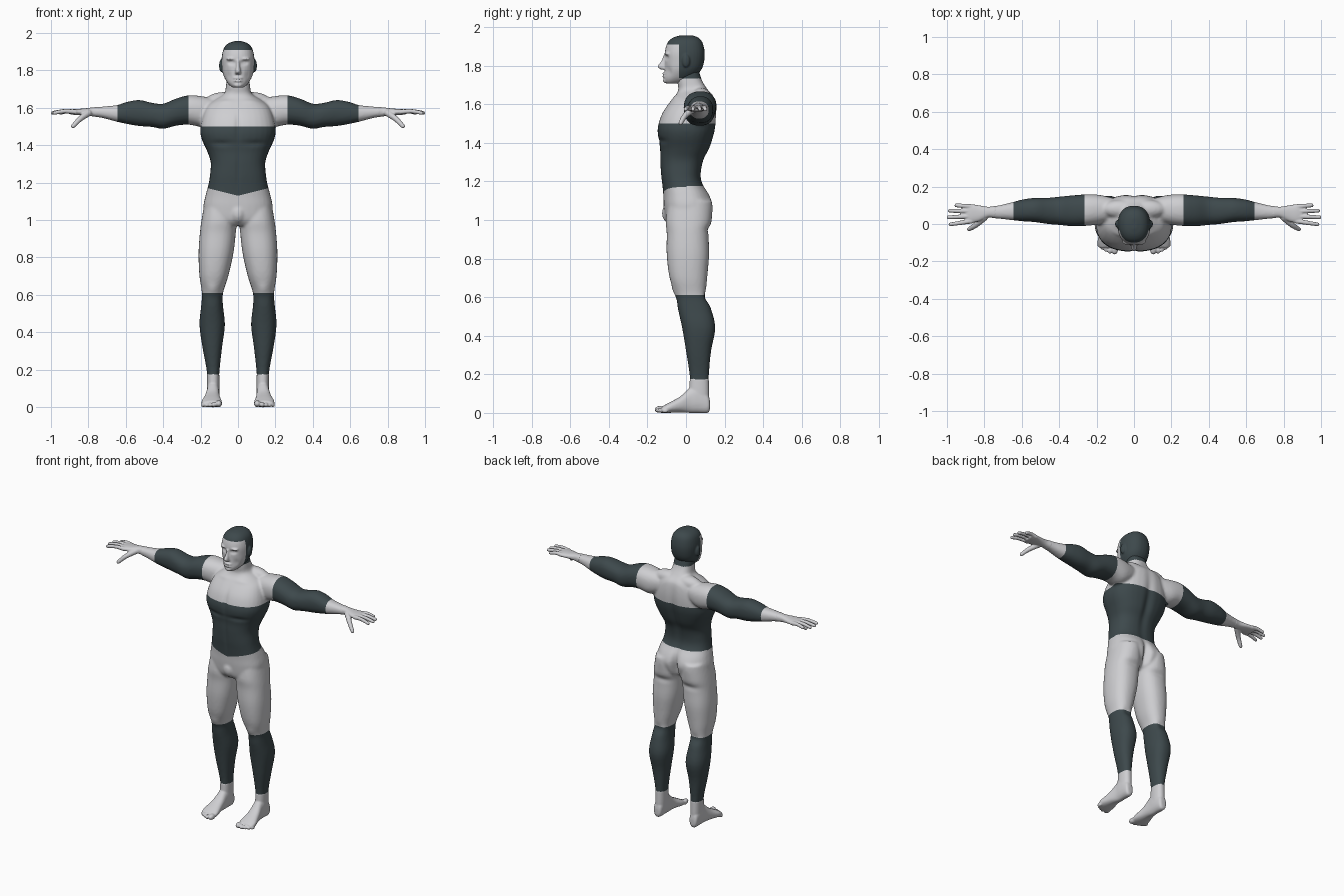
import bpy, bmesh
from math import cos, sin, tau, exp, copysign
from mathutils import Matrix, Vector

cube = bpy.data.objects.get("Cube")
if cube:
    bpy.data.objects.remove(cube, do_unlink=True)


def material(name, colour):
    mat = bpy.data.materials.new(name)
    mat.use_nodes = True
    mat.diffuse_color = (*colour, 1)
    for node in mat.node_tree.nodes:
        if node.type == 'BSDF_PRINCIPLED':
            node.inputs["Base Color"].default_value = (*colour, 1)
            node.inputs["Roughness"].default_value = 0.7
    return mat


LIGHT = material("light_grey", (0.62, 0.62, 0.64))
DARK = material("dark_slate", (0.047, 0.066, 0.072))
PLACE = {'x': lambda w, a, b: (w, a, b),
         'y': lambda w, a, b: (a, w, b),
         'z': lambda w, a, b: (a, b, w)}


def curve(rows, steps=4):
    """Smooth curve through rows of numbers."""
    out = []
    for i in range(len(rows) - 1):
        quad = [rows[max(0, min(len(rows) - 1, i + k))] for k in (-1, 0, 1, 2)]
        for s in range(steps):
            t = s / steps
            out.append([b + t * (c - a) / 2 + t * t * (a - 2.5 * b + 2 * c - d / 2)
                        + t ** 3 * (1.5 * (b - c) + (d - a) / 2) for a, b, c, d in zip(*quad)])
    return out + [rows[-1]]


def loft(bm, axis, rows, side=1, power=2.3, n=32):
    """Closed skin over rows of (position, min, max, min, max)."""
    rings = []
    for w, a0, a1, b0, b1 in curve(rows):
        ring = []
        for i in range(n):
            c, s = cos(tau * i / n), sin(tau * i / n)
            a = (a0 + a1) / 2 + (a1 - a0) / 2 * copysign(abs(c) ** (2 / power), c)
            b = (b0 + b1) / 2 + (b1 - b0) / 2 * copysign(abs(s) ** (2 / power), s)
            x, y, z = PLACE[axis](w, a, b)
            ring.append(bm.verts.new((x * side, y, z)))
        rings.append(ring)
    for low, high in zip(rings, rings[1:]):
        for i in range(n):
            j = (i + 1) % n
            bm.faces.new((low[i], low[j], high[j], high[i]))
    bm.faces.new(rings[0])
    bm.faces.new(rings[-1])


def ellipsoid(bm, centre, radii, side=1):
    x, y, z = centre
    bmesh.ops.create_uvsphere(bm, u_segments=20, v_segments=14, radius=1,
                              matrix=Matrix.Translation((x * side, y, z)) @ Matrix.Diagonal((*radii, 1)))


def digit(bm, points, r0, r1, side):
    """Tapered finger swept through points."""
    path = curve(points, 12)
    for i, (x, y, z) in enumerate(path):
        r = r0 + (r1 - r0) * i / (len(path) - 1)
        bmesh.ops.create_icosphere(bm, subdivisions=2, radius=r, matrix=Matrix.Translation((x * side, y, z)))


def fuse(name, bm, voxel, rounds):
    """Merge overlapping solids into one smooth skin."""
    bmesh.ops.recalc_face_normals(bm, faces=bm.faces)
    mesh = bpy.data.meshes.new(name)
    bm.to_mesh(mesh)
    bm.free()
    obj = bpy.data.objects.new(name, mesh)
    bpy.context.collection.objects.link(obj)
    remesh = obj.modifiers.new("fuse", 'REMESH')
    remesh.mode = 'VOXEL'
    remesh.voxel_size = voxel
    soft = obj.modifiers.new("soften", 'SMOOTH')
    soft.factor = 0.5
    soft.iterations = rounds
    graph = bpy.context.evaluated_depsgraph_get()
    obj.data = bpy.data.meshes.new_from_object(obj.evaluated_get(graph))
    obj.modifiers.clear()
    obj.data.name = name
    obj.data.materials.clear()
    obj.data.materials.append(LIGHT)
    obj.data.materials.append(DARK)
    obj.data.shade_smooth()
    return obj


def finish(obj, pushes, cuts, is_dark):
    """Sculpt soft pushes, cut the colour borders, then colour the faces."""
    bm = bmesh.new()
    bm.from_mesh(obj.data)
    for centre, radii, move in pushes:
        for side in ((1, -1) if centre[0] else (1,)):
            c = Vector((centre[0] * side, centre[1], centre[2]))
            m = Vector((move[0] * side, move[1], move[2]))
            for v in bm.verts:
                q = sum(((p - o) / r) ** 2 for p, o, r in zip(v.co, c, radii))
                if q < 6:
                    v.co += m * exp(-q)
    for point, normal, keep in cuts:
        faces = [f for f in bm.faces if keep(f.calc_center_median())]
        parts = set(faces)
        for f in faces:
            parts.update(f.verts, f.edges)
        bmesh.ops.bisect_plane(bm, geom=list(parts), dist=1e-5, plane_co=point, plane_no=normal)
    for f in bm.faces:
        f.material_index = int(is_dark(f.calc_center_median()))
        f.smooth = True
    bm.to_mesh(obj.data)
    bm.free()


# Torso and neck
body = bmesh.new()
torso = [(1.78, .06, -.04, .065), (1.72, .064, -.045, .085), (1.675, .075, -.04, .115),
         (1.645, .12, -.055, .142), (1.61, .165, -.085, .152), (1.55, .19, -.125, .157),
         (1.48, .202, -.147, .153), (1.43, .193, -.145, .142), (1.37, .166, -.135, .122),
         (1.31, .146, -.134, .092), (1.24, .15, -.13, .078), (1.19, .158, -.124, .085),
         (1.13, .174, -.118, .118), (1.07, .185, -.115, .13), (1.0, .17, -.105, .11), (.97, .1, -.08, .06)]
loft(body, 'z', [(z, -w, w, y0, y1) for z, w, y0, y1 in torso], power=2.5)
ellipsoid(body, (0, -.08, 1.035), (.045, .045, .055))

# Arms, legs and shoulder slopes
arm = [(.08, .03, .13, 1.55, 1.64), (.18, 0, .155, 1.5, 1.66), (.26, -.01, .158, 1.51, 1.667),
       (.33, -.012, .153, 1.505, 1.65), (.4, -.005, .146, 1.488, 1.622), (.46, 0, .14, 1.498, 1.627),
       (.53, .01, .14, 1.503, 1.642), (.6, .015, .13, 1.515, 1.63), (.645, .02, .118, 1.525, 1.615),
       (.72, .028, .1, 1.545, 1.607), (.77, .033, .093, 1.553, 1.603)]
leg = [(1.1, .02, .178, -.09, .125), (1.0, .008, .195, -.105, .132), (.93, .012, .204, -.1, .118),
       (.82, .025, .211, -.1, .12), (.7, .052, .206, -.085, .11), (.61, .08, .193, -.052, .105),
       (.54, .08, .197, -.042, .13), (.44, .07, .206, -.02, .152), (.32, .085, .19, 0, .13),
       (.18, .1, .165, .02, .118), (.08, .1, .165, .015, .12)]
for side in (1, -1):
    loft(body, 'x', arm, side)
    loft(body, 'z', leg, side)
    ellipsoid(body, (.07, .08, 1.64), (.1, .05, .045), side)
body = fuse("body", body, .008, 5)

everywhere = lambda c: True
front = lambda c: c.y < 0
back = lambda c: c.y >= 0 and abs(c.x) < .265


def body_dark(c):
    x = abs(c.x)
    if x > .265:
        return x < .645
    waist = 1.13 + x / 4 if c.y < 0 else 1.175
    return waist < c.z < 1.5 or .165 < c.z < .61 or (c.z > 1.735 and c.y > -.035)


flat = (0, 0, 1)
cuts = [((0, 0, z), flat, lambda c: abs(c.x) < .28) for z in (.165, .61, 1.5)]
cuts += [((s * x, 0, 0), (1, 0, 0), everywhere) for s in (1, -1) for x in (.265, .645)]
cuts += [((0, 0, 1.13), (-s / 4, 0, 1), lambda c, s=s: front(c) and c.x * s > -.01) for s in (1, -1)]
cuts.append(((0, 0, 1.175), flat, back))
muscles = [((0, .13, 1.04), (.02, .09, .09), (0, -.035, 0)),      # seat cleft
           ((.085, .13, 1.08), (.06, .06, .06), (0, .01, 0)),     # seat
           ((.1, .125, .95), (.07, .05, .02), (0, -.008, 0)),     # seat crease
           ((0, .13, 1.4), (.025, .08, .2), (0, -.014, 0)),       # spine
           ((0, -.145, 1.5), (.014, .06, .08), (0, .009, 0)),     # breastbone
           ((.1, -.145, 1.41), (.07, .05, .015), (0, .009, 0)),   # chest crease
           ((0, -.13, 1.27), (.01, .05, .1), (0, .006, 0)),       # belly line
           ((.09, -.075, 1.635), (.06, .04, .012), (0, -.005, .004)),  # collar bone
           ((.135, -.06, .63), (.03, .03, .035), (0, -.008, 0)),  # kneecap
           ((.14, .11, .6), (.03, .04, .03), (0, -.01, 0))]       # knee hollow
finish(body, muscles, cuts, body_dark)

# Head with nose, lips and ears
head = bmesh.new()
skull = [(1.957, .015, -.025, .03), (1.946, .05, -.065, .062), (1.92, .075, -.095, .085),
         (1.87, .087, -.11, .097), (1.82, .086, -.109, .094), (1.78, .08, -.11, .08),
         (1.745, .064, -.113, .05), (1.722, .046, -.113, .01), (1.708, .028, -.105, -.04)]
loft(head, 'z', [(z, -w, w, y0, y1) for z, w, y0, y1 in skull])
nose = [(1.855, -.008, .008, -.118, -.08), (1.825, -.01, .01, -.128, -.08),
        (1.795, -.015, .015, -.147, -.08), (1.78, -.015, .015, -.13, -.08)]
loft(head, 'z', nose)
for z in (1.758, 1.744):
    ellipsoid(head, (0, -.108, z), (.025, .016, .007))
ellipsoid(head, (0, -.102, 1.722), (.024, .018, .014))
for side in (1, -1):
    ellipsoid(head, (.09, 0, 1.825), (.011, .02, .034), side)
    ellipsoid(head, (.035, -.092, 1.862), (.03, .02, .009), side)
head = fuse("head", head, .005, 3)
face = [((.034, -.105, 1.842), (.018, .04, .011), (0, .014, 0)),  # eye sockets
        ((.034, -.095, 1.841), (.011, .03, .006), (0, -.006, 0)),  # eyelids
        ((0, -.12, 1.751), (.024, .03, .004), (0, .004, 0)),      # mouth line
        ((.05, -.09, 1.77), (.018, .03, .025), (0, .007, 0))]     # cheek hollow
finish(head, face, [((0, 0, 1.91), flat, everywhere), ((0, 0, 1.735), flat, everywhere),
                    ((0, -.035, 0), (0, 1, 0), everywhere)],
       lambda c: c.z > 1.91 or (c.y > -.035 and c.z > 1.735))

palm = [(.74, .03, .097, 1.549, 1.606), (.78, .034, .092, 1.555, 1.602), (.83, .014, .1, 1.56, 1.596),
        (.87, .006, .106, 1.562, 1.594), (.9, .012, .102, 1.566, 1.59)]
fingers = [(.015, -.002, .982), (.041, .036, .992), (.068, .071, .985), (.093, .1, .95)]
sole = [(.124, .118, .15, .02, .06), (.112, .106, .162, 0, .1), (.06, .1, .167, 0, .15),
        (.02, .1, .168, 0, .13), (-.03, .096, .18, .003, .085), (-.09, .086, .195, 0, .052),
        (-.125, .088, .188, 0, .033)]
toes = [(.103, -.135, .018), (.129, -.139, .013), (.15, -.131, .012), (.169, -.121, .011), (.186, -.108, .011)]
for label, side in (("left", 1), ("right", -1)):
    # Hand
    hand = bmesh.new()
    loft(hand, 'x', palm, side)
    for y0, y1, tip in fingers:
        digit(hand, [(.87, y0, 1.578), ((.87 + tip) / 2, (y0 + y1) / 2, 1.582), (tip, y1, 1.573)],
              .0135, .0105, side)
    digit(hand, [(.8, .035, 1.572), (.845, -.005, 1.54), (.882, -.028, 1.502)], .019, .0115, side)
    fuse(label + "_hand", hand, .004, 3)
    # Foot
    foot = bmesh.new()
    loft(foot, 'y', sole, side)
    loft(foot, 'z', leg[-2:] + [(.03, .105, .162, .02, .115)], side)
    for x, y, r in toes:
        ellipsoid(foot, (x, y, r), (r, r * 1.6, r), side)
    fuse(label + "_foot", foot, .005, 3)
